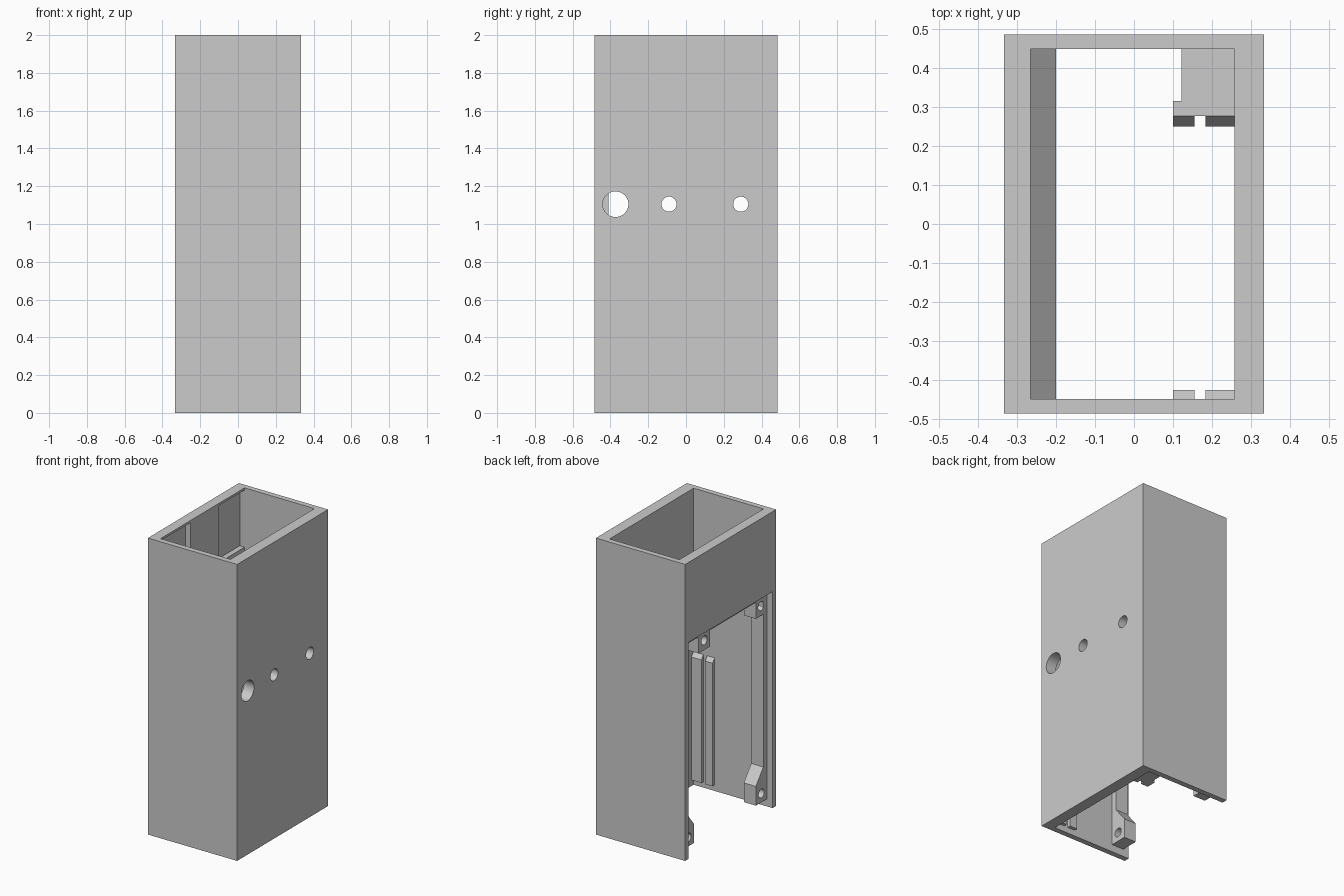
import bpy, math

if "Cube" in bpy.data.objects:
    bpy.data.objects.remove(bpy.data.objects["Cube"])

grey = bpy.data.materials.new("light_grey_plastic")
grey.use_nodes = True
grey.diffuse_color = (0.6, 0.6, 0.6, 1)
grey.node_tree.nodes["Principled BSDF"].inputs["Base Color"].default_value = (0.6, 0.6, 0.6, 1)


def prism(name, profile, axis, start, end):
    """Extrude a 2D profile along x (profile is y, z) or y (profile is x, z)."""
    def place(p, d):
        return (d, p[0], p[1]) if axis == "x" else (p[0], d, p[1])
    n = len(profile)
    verts = [place(p, d) for d in (start, end) for p in profile]
    faces = [list(range(n))[::-1], list(range(n, 2 * n))]
    faces += [[i, (i + 1) % n, n + (i + 1) % n, n + i] for i in range(n)]
    mesh = bpy.data.meshes.new(name)
    mesh.from_pydata(verts, [], faces)
    mesh.materials.append(grey)
    ob = bpy.data.objects.new(name, mesh)
    bpy.context.collection.objects.link(ob)
    # consistent outward normals
    bpy.context.view_layer.objects.active = ob
    ob.select_set(True)
    bpy.ops.object.mode_set(mode="EDIT")
    bpy.ops.mesh.select_all(action="SELECT")
    bpy.ops.mesh.normals_make_consistent(inside=False)
    bpy.ops.object.mode_set(mode="OBJECT")
    ob.select_set(False)
    return ob


def box(name, x, y, z):
    return prism(name, [(y[0], z[0]), (y[1], z[0]), (y[1], z[1]), (y[0], z[1])], "x", *x)


def drill(name, x, y, z, radius, depth):
    bpy.ops.mesh.primitive_cylinder_add(vertices=40, radius=radius, depth=depth,
                                        location=(x, y, z), rotation=(0, math.pi / 2, 0))
    bpy.context.object.name = name
    return bpy.context.object


def cut(ob, cutter):
    mod = ob.modifiers.new("cut", "BOOLEAN")
    mod.operation = "DIFFERENCE"
    mod.solver = "EXACT"
    mod.object = cutter
    bpy.context.view_layer.objects.active = ob
    bpy.ops.object.modifier_apply(modifier=mod.name)
    bpy.data.objects.remove(cutter)


IN_Y = 0.448                 # inner half width
LIP = (-0.29, -0.2)          # depth range of the cover seat

# Outer shell: open tube with a cover opening on the -x side
shell = box("shell", (-0.333, 0.333), (-0.485, 0.485), (0, 2))
cut(shell, box("bore", (-0.265, 0.257), (-IN_Y, IN_Y), (-0.1, 2.1)))
cut(shell, box("cover_opening", (-0.4, -0.2), (-IN_Y, IN_Y), (-0.1, 1.46)))
for y0, y1 in ((-IN_Y, -0.13), (0.175, IN_Y)):
    cut(shell, box("pocket", (-0.3, -0.2), (y0, y1), (1.6, 1.985)))
for y, r in ((-0.373, 0.068), (-0.09, 0.04), (0.29, 0.04)):
    cut(shell, drill("port", 0.3, y, 1.105, r, 0.3))

# Sloped bar above the cover opening
prism("top_lip", [(-0.29, 1.42), (-0.2, 1.42), (-0.2, 1.475), (-0.265, 1.54), (-0.29, 1.54)],
      "y", -IN_Y, IN_Y)

# Side rails and lower screw bosses with a ramp on top
for side, s in (("right", -1), ("left", 1)):
    outline = [(0.45, 0.05), (0.33, 0.05), (0.33, 0.18), (0.41, 0.28), (0.41, 1.45), (0.45, 1.45)]
    rail = prism("cover_rail_" + side, [(s * y, z) for y, z in outline], "x", *LIP)
    cut(rail, drill("screw_hole", -0.245, s * 0.39, 0.11, 0.03, 0.3))

# Upper screw bosses
for side, y0, y1 in (("right", -0.42, -0.33), ("left", 0.16, 0.28)):
    boss = box("upper_boss_" + side, LIP, (y0, y1), (1.31, 1.43))
    hole_y = -0.385 if y0 < 0 else 0.22
    cut(boss, drill("screw_hole", -0.245, hole_y, 1.375, 0.03, 0.3))

# Board guides on the front wall, tapered at the top
for name, x0, x1 in (("inner", 0.1, 0.155), ("outer", 0.183, 0.26)):
    prism("front_guide_" + name,
          [(-0.45, 0.04), (-0.425, 0.04), (-0.425, 0.87), (-0.45, 0.9)], "x", x0, x1)
    # matching guides on the rear block
    prism("rear_guide_" + name,
          [(0.315, 0.04), (0.25, 0.04), (0.25, 0.85), (0.277, 0.9), (0.315, 0.9)], "x", x0, x1)

# Rear block carrying the guides
box("rear_block", (0.122, 0.26), (0.277, 0.45), (0.04, 0.9))
